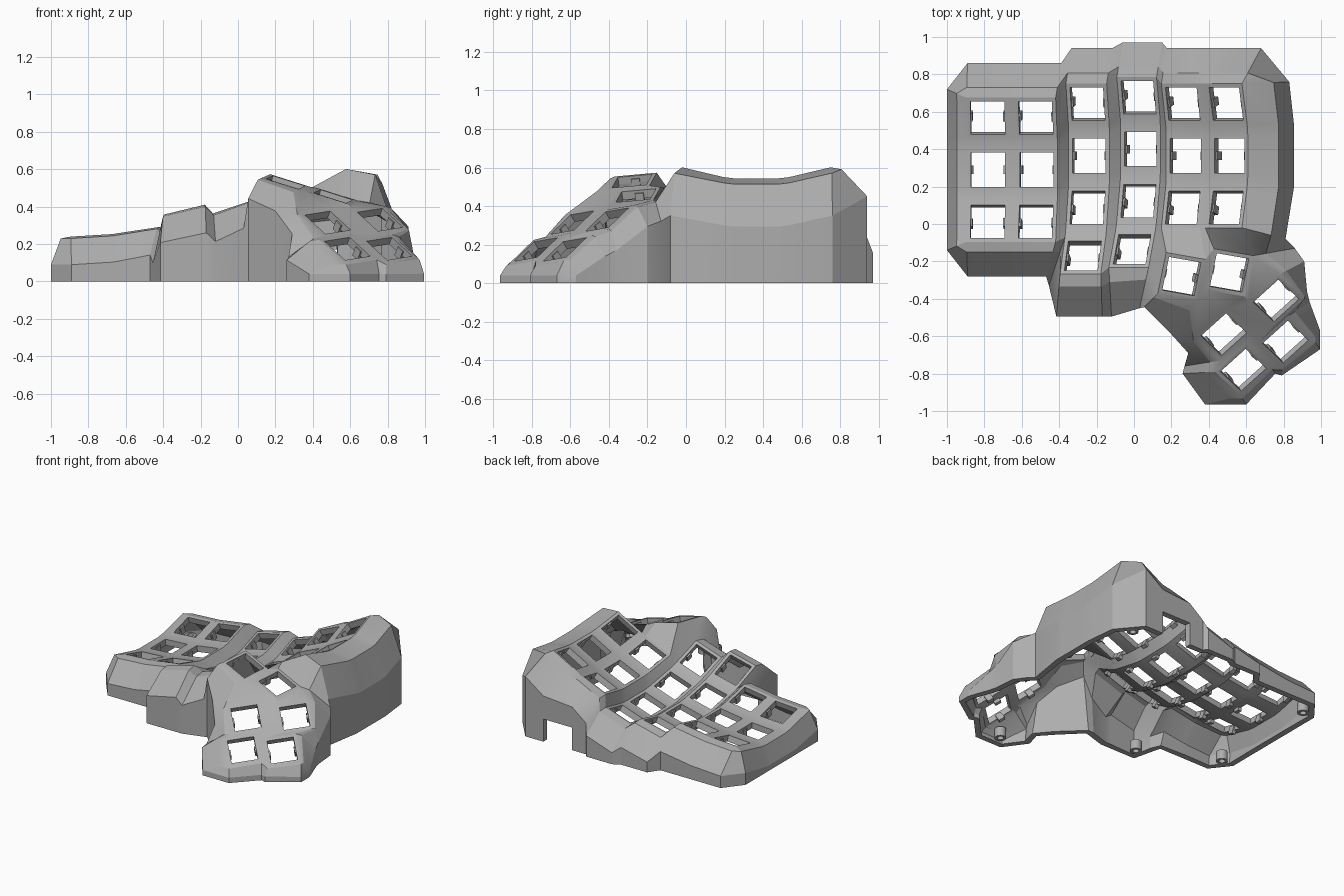
import bpy, bmesh
from math import radians, sin, cos
from mathutils import Vector, Matrix

cube = bpy.data.objects.get("Cube")
if cube:
    bpy.data.objects.remove(cube, do_unlink=True)

grey = bpy.data.materials.new("matte_grey")
grey.use_nodes = True
colour = (0.42, 0.42, 0.42, 1)
grey.diffuse_color = colour
grey.node_tree.nodes["Principled BSDF"].inputs["Base Color"].default_value = colour

PLATE, HOLE, THICK = 0.112, 0.091, 0.045


def make_object(name, bm):
    mesh = bpy.data.meshes.new(name)
    bm.to_mesh(mesh)
    bm.free()
    mesh.materials.append(grey)
    obj = bpy.data.objects.new(name, mesh)
    bpy.context.collection.objects.link(obj)
    return obj


def solidify(obj, thickness):
    mod = obj.modifiers.new("wall", 'SOLIDIFY')
    mod.thickness = thickness
    mod.offset = -1
    bpy.context.view_layer.objects.active = obj
    obj.select_set(True)
    bpy.ops.object.modifier_apply(modifier=mod.name)
    bpy.ops.object.shade_smooth_by_angle(angle=radians(20))
    obj.select_set(False)


# Key placement: six curved, tented columns
keys = {}
columns = [(0.51, 0.365, 0.49), (0.275, 0.365, 0.37), (0.035, 0.40, 0.21),
           (-0.24, 0.365, 0.19), (-0.52, 0.29, 0.21), (-0.78, 0.29, 0.181)]
ROW_RADIUS = 1.07
for c, centre in enumerate(columns):
    tent = Matrix.Rotation(-radians(28.5 - 5 * c), 3, 'Y')
    for r in range(4 if c in (2, 3) else 3):
        a = radians(15 * (1 - r))
        arc = Vector((0, ROW_RADIUS * sin(a), ROW_RADIUS * (1 - cos(a))))
        keys[c, r] = (Vector(centre) + tent @ arc, tent @ Matrix.Rotation(a, 3, 'X'))

# Thumb cluster: two keys on a shallow slope, four on a steep one
thumbs = {'A': (0.255, -0.28, 0.53), 'B': (0.51, -0.26, 0.455), 'C': (0.76, -0.41, 0.33),
          'D': (0.48, -0.59, 0.315), 'E': (0.81, -0.63, 0.175), 'F': (0.585, -0.78, 0.175)}
for name, centre in thumbs.items():
    turn, gx, gy = (-10, -0.29, 0.15) if name in 'AB' else (42, -0.367, 0.58)
    a = radians(turn)
    normal = Vector((-gx, -gy, 1)).normalized()
    ax = Vector((cos(a), sin(a), gx * cos(a) + gy * sin(a))).normalized()
    keys[name] = (Vector(centre), Matrix((ax, normal.cross(ax), normal)).transposed())


def post(key, corner, half=PLATE):
    """Corner of a key plate, named by its x and y signs such as '+-'."""
    centre, rot = keys[key]
    sx, sy = (1 if s == '+' else -1 for s in corner)
    return centre + rot @ Vector((sx * half, sy * half, 0))


shell = bmesh.new()


def face(points):
    unique = []
    for p in points:
        if all((p - q).length > 1e-4 for q in unique):
            unique.append(p)
    if len(unique) > 2:
        return shell.faces.new([shell.verts.new(p) for p in unique])


def top(*posts):
    f = face([post(*p) for p in posts])
    f.normal_update()
    if f.normal.z < 0:
        f.normal_flip()


# Key plates with square openings
ring = ['--', '+-', '++', '-+']
for k in keys:
    for i in range(4):
        p, q = ring[i], ring[(i + 1) % 4]
        top((k, p), (k, q), (k, q, HOLE), (k, p, HOLE))

# Webs between plates in the main grid
for c, r in [k for k in keys if isinstance(k, tuple)]:
    k, below, side, diagonal = (c, r), (c, r + 1), (c + 1, r), (c + 1, r + 1)
    if below in keys:
        top((k, '--'), (k, '+-'), (below, '++'), (below, '-+'))
    if side in keys:
        top((k, '-+'), (k, '--'), (side, '+-'), (side, '++'))
    if below in keys and diagonal in keys:
        top((k, '--'), (below, '-+'), (diagonal, '++'), (side, '+-'))

# Webs around the thumb cluster
c0, c1, c2, c2f = (0, 2), (1, 2), (2, 2), (2, 3)
c3, c3f, c4 = (3, 2), (3, 3), (4, 2)
for web in [
    [(c4, '+-'), (c3, '--'), (c3f, '-+')],
    [(c0, '--'), (c0, '+-'), ('B', '++'), ('B', '-+')],
    [(c1, '+-'), (c0, '--'), ('B', '-+'), ('A', '++')],
    [(c1, '--'), (c1, '+-'), ('A', '++'), ('A', '-+')],
    [(c2, '+-'), (c1, '--'), ('A', '-+'), (c2f, '++')],
    [(c2f, '++'), ('A', '-+'), ('A', '--'), (c2f, '+-')],
    [('A', '++'), ('B', '-+'), ('B', '--'), ('A', '+-')],
    [('B', '++'), ('C', '++'), ('C', '-+'), ('B', '+-')],
    [('B', '+-'), ('C', '-+'), ('D', '++')],
    [('B', '--'), ('B', '+-'), ('D', '++')],
    [('A', '+-'), ('B', '--'), ('D', '++'), ('D', '-+')],
    [('D', '++'), ('C', '-+'), ('C', '--'), ('D', '+-')],
    [('D', '--'), ('D', '+-'), ('F', '++'), ('F', '-+')],
    [('C', '--'), ('C', '+-'), ('E', '++'), ('E', '-+')],
    [('F', '++'), ('F', '+-'), ('E', '--'), ('E', '-+')],
    [('D', '+-'), ('C', '--'), ('E', '-+'), ('F', '++')],
]:
    top(*web)

# Perimeter, clockwise from above: post, ground x, ground y, rim ratio, rim dip, shoulder drop
wall = []


def add(key, corner, x, y, t=0.3, dip=0.01, drop=0.14):
    p = post(key, corner)
    x, y = (p.x if x is None else x), (p.y if y is None else y)
    low = max(p.z - dip - drop, 0.04)
    rim = p.lerp(Vector((x, y, p.z)), t) - Vector((0, 0, dip))
    wall.append([p, rim, Vector((x, y, low)), Vector((x, y, 0))])


# Back side
add((5, 0), '-+', -1, 0.72, 0.5)
add((5, 0), '-+', -0.89, 0.86)
for c, y in ((5, 0.86), (4, 0.86), (3, 0.94), (2, 0.97), (1, 0.94), (0, 0.94)):
    for s in '-+':
        x = post((c, 0), s + '+').x + 0.03
        x = {(1, '+'): 0.29, (0, '-'): 0.53, (0, '+'): 0.68}.get((c, s), x)
        if (c, s) != (5, '-'):
            if (c, s) == (0, '-'):
                port = len(wall) - 1
            add((c, 0), s + '+', x, y)
# High inner side
add((0, 0), '++', 0.83, 0.76, 0.67, 0.03, 0.22)
for r in range(3):
    for s in '+-':
        if (r, s) == (2, '-'):
            add((0, r), '+-', 0.81, -0.08, 0.67, 0.03, 0.22)
        elif (r, s) != (0, '+'):
            add((0, r), '+' + s, 0.855, None, 0.67, 0.03, 0.22)
# Thumb side
for key, corner, x, y in [
    ('B', '++', 0.86, -0.13), ('C', '++', 0.91, -0.2), ('C', '+-', 0.925, -0.36),
    ('E', '++', 0.94, -0.42), ('E', '+-', 0.995, -0.57), ('E', '+-', 0.995, -0.67),
    ('E', '--', 0.79, -0.81), ('F', '+-', 0.755, -0.8), ('F', '--', 0.6, -0.965),
    ('F', '--', 0.38, -0.965), ('F', '-+', 0.26, -0.8), ('D', '--', 0.27, -0.76),
    ('D', '-+', 0.29, -0.69), ('A', '+-', 0.2, -0.59), ('A', '--', 0.055, -0.445),
]:
    add(key, corner, x, y, 0.3, 0.01, 0.1)
# Front side
for key, corner, x, y in [
    (c2f, '+-', 0.03, -0.45), (c2f, '--', -0.12, -0.495), (c3f, '+-', -0.17, -0.495),
    (c3f, '--', -0.415, -0.495), (c3f, '-+', -0.455, -0.33), (c4, '+-', -0.47, -0.28),
    (c4, '--', None, -0.28), ((5, 2), '+-', None, -0.28), ((5, 2), '--', -0.89, -0.28),
]:
    add(key, corner, x, y)
# Low outer side
add((5, 2), '--', -1, -0.14, 0.5)
for r in (2, 1, 0):
    for s in '-+':
        if (r, s) not in ((2, '-'), (0, '+')):
            add((5, r), '-' + s, -1, None, 0.5)

# Wall faces; the cable port stops short of the ground
for i, a in enumerate(wall):
    b = wall[(i + 1) % len(wall)]
    for j in range(3):
        p, q = a[j + 1].copy(), b[j + 1].copy()
        if i == port and j == 2:
            p.z = q.z = 0.17
        face([a[j], b[j], q, p])
bmesh.ops.remove_doubles(shell, verts=shell.verts[:], dist=0.0005)
case = make_object("case_shell", shell)
solidify(case, THICK)
for v in case.data.vertices:
    v.co.z = max(v.co.z, 0)

# Switch clips at both sides of each opening
clips = bmesh.new()
for centre, rot in keys.values():
    for s in (-1, 1):
        place = Matrix.Translation(centre + rot @ Vector((s * 0.096, 0, -0.042)))
        size = Matrix.Diagonal((0.028, 0.045, 0.055, 1))
        bmesh.ops.create_cube(clips, size=1, matrix=place @ rot.to_4x4() @ size)
make_object("switch_clips", clips)

# Hollow screw posts inside the wall
posts = bmesh.new()
for x, y in ((-0.9, 0.72), (-0.9, -0.14), (0.7, 0.82), (-0.36, -0.41), (0.46, -0.87)):
    bmesh.ops.create_cone(posts, segments=20, radius1=0.04, radius2=0.04, depth=0.07,
                          matrix=Matrix.Translation((x, y, 0.035)))
solidify(make_object("screw_posts", posts), 0.018)
